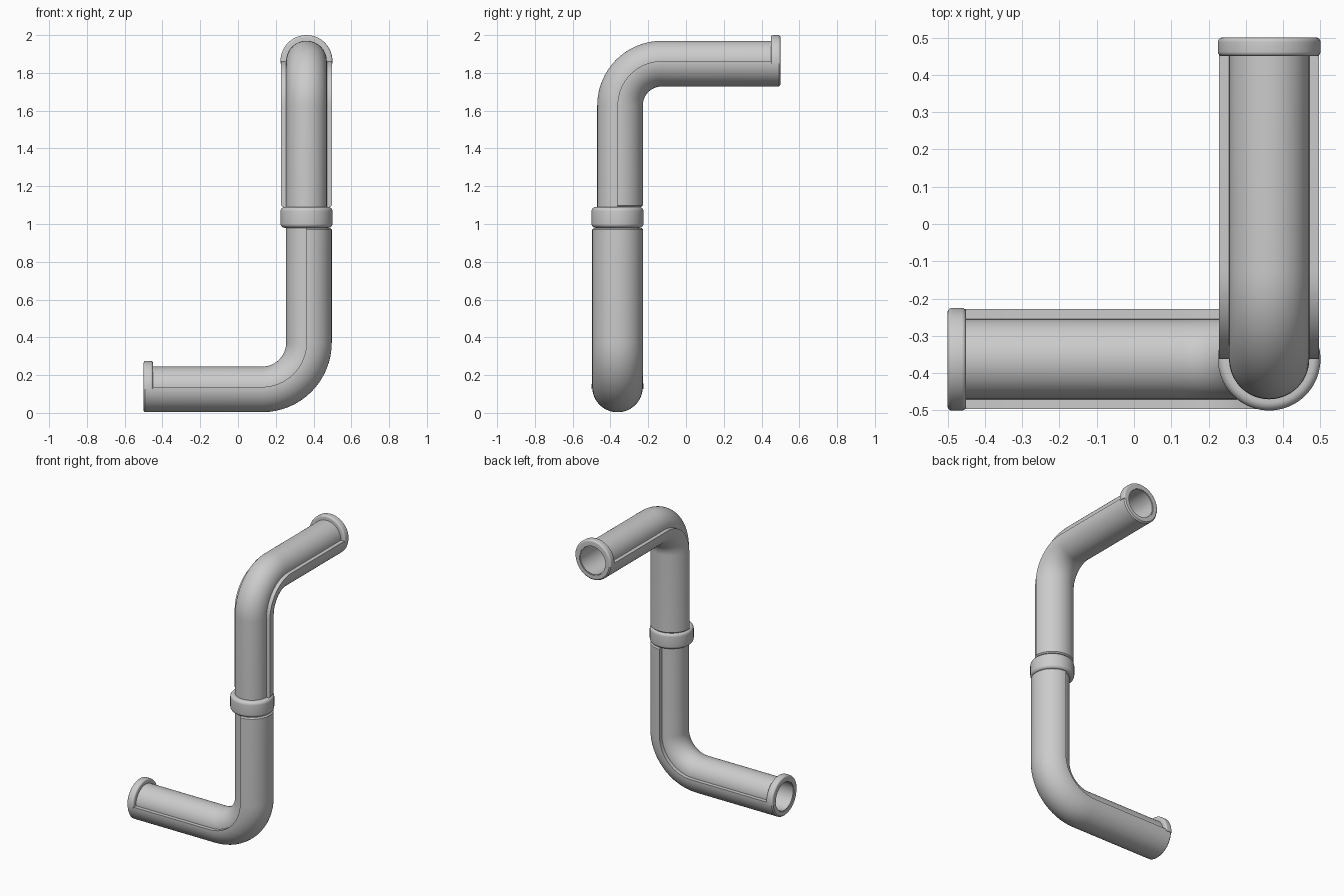
import bpy, bmesh, math
from mathutils import Vector

cube = bpy.data.objects.get("Cube")
if cube:
    bpy.data.objects.remove(cube, do_unlink=True)

AXIS = 0.3625      # offset of the upright from the centre
BEND = 0.235       # bend radius of the centre line
RIM = 0.1375       # radius of collar and flanges
SHELL = 0.134      # radius of the outer half shell
TUBE = 0.1075      # radius of the inner tube
BORE = 0.095
REACH = AXIS + 0.5  # corner to open end

grey = bpy.data.materials.new("pipe grey")
grey.use_nodes = True
grey.diffuse_color = (0.6, 0.6, 0.6, 1)
grey.node_tree.nodes["Principled BSDF"].inputs["Base Color"].default_value = (0.6, 0.6, 0.6, 1)


def sweep(name, stations, b, start=0, span=360):
    """Walled pipe along stations of (point, tangent, outer radius, inner radius)."""
    bm = bmesh.new()
    full = span == 360
    steps = round(span / 5)
    count = steps if full else steps + 1
    outer, inner = [], []
    for p, t, ro, ri in stations:
        u = t.cross(b)
        angles = [math.radians(start + span * k / steps) for k in range(count)]
        dirs = [u * math.cos(a) + b * math.sin(a) for a in angles]
        outer.append([bm.verts.new(p + d * ro) for d in dirs])
        inner.append([bm.verts.new(p + d * ri) for d in dirs])
    for k in range(steps):
        j = (k + 1) % count
        for i in range(len(stations) - 1):
            for g in (outer, inner):
                bm.faces.new((g[i][k], g[i][j], g[i + 1][j], g[i + 1][k]))
        for i in (0, -1):
            bm.faces.new((outer[i][k], outer[i][j], inner[i][j], inner[i][k]))
    if not full:
        for i in range(len(stations) - 1):
            for k in (0, -1):
                bm.faces.new((outer[i][k], outer[i + 1][k], inner[i + 1][k], inner[i][k]))
    bmesh.ops.recalc_face_normals(bm, faces=bm.faces)
    mesh = bpy.data.meshes.new(name)
    bm.to_mesh(mesh)
    bm.free()
    mesh.materials.append(grey)
    obj = bpy.data.objects.new(name, mesh)
    bpy.context.collection.objects.link(obj)
    bpy.ops.object.select_all(action='DESELECT')
    obj.select_set(True)
    bpy.context.view_layer.objects.active = obj
    bpy.ops.object.shade_smooth_by_angle(angle=math.radians(35))
    return obj


def rounded_ring(origin, t, length, radius, bore, r):
    """Stations of a straight ring with rounded outer edges."""
    turns = [math.radians(15 * k) for k in range(7)]
    edge = [(r - r * math.sin(a), radius - r + r * math.cos(a)) for a in reversed(turns)]
    marks = edge + [(length - s, ro) for s, ro in reversed(edge)]
    return [(origin + t * s, t, ro, bore) for s, ro in marks]


def elbow(label, corner, d, v, b, drop):
    """Tube, half shell and flange running from an open end to the collar."""
    def run(ro, ri, end, height, chamfer):
        pts = [(corner + d * end, -d, ro - chamfer, ri),
               (corner + d * (end - chamfer), -d, ro, ri)]
        for k in range(17):
            a = math.pi / 2 * k / 16
            pts.append((corner + d * BEND * (1 - math.sin(a)) + v * BEND * (1 - math.cos(a)),
                        v * math.sin(a) - d * math.cos(a), ro, ri))
        pts += [(corner + v * (height - chamfer), v, ro, ri),
                (corner + v * height, v, ro - chamfer, ri)]
        return pts

    sweep(label + "_tube", run(TUBE, BORE, REACH - 0.004, drop + 0.05, 0.003), b)
    sweep(label + "_half_shell", run(SHELL, 0.1, REACH, drop, 0.008), b, -90, 180)
    ring = rounded_ring(corner + d * REACH, -d, 0.05, RIM, 0.098, 0.012)
    sweep(label + "_flange", ring, b, 85, 190)


X, Y, Z = Vector((1, 0, 0)), Vector((0, 1, 0)), Vector((0, 0, 1))
base = Vector((AXIS, -AXIS, 0))
low, high = 0.98, 1.09     # collar heights

elbow("lower", base + Z * RIM, -X, Z, -Y, low - RIM)
elbow("upper", base + Z * (2 - RIM), Y, -Z, -X, 2 - RIM - high)
sweep("collar", rounded_ring(base + Z * low, Z, high - low, RIM, 0.1, 0.022), X)
